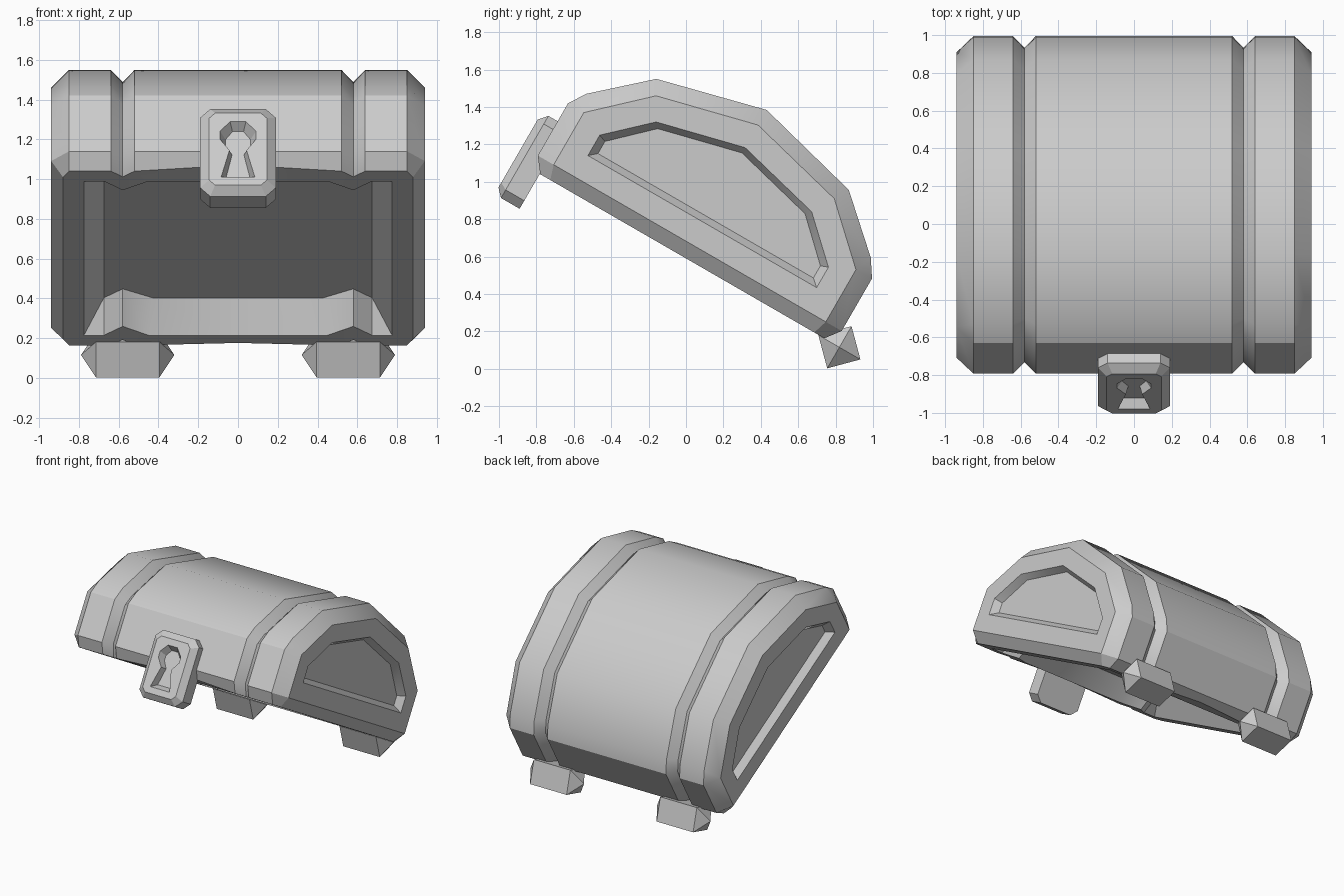
import bpy, bmesh, math
from mathutils import Matrix, Vector

old = bpy.data.objects.get("Cube")
if old:
    bpy.data.objects.remove(old, do_unlink=True)

grey = bpy.data.materials.new("light_grey")
grey.use_nodes = True
grey.diffuse_color = (0.6, 0.6, 0.6, 1)
grey.node_tree.nodes["Principled BSDF"].inputs["Base Color"].default_value = (0.6, 0.6, 0.6, 1)

# The whole lid is tipped open; parts are modelled level, then tilted
TILT = Matrix.Rotation(math.radians(-30), 4, 'X') @ Matrix.Translation((0, -0.318, 0.511))


def finish(name, bm, matrix=None, smooth=True):
    bmesh.ops.remove_doubles(bm, verts=bm.verts, dist=0.0005)
    bmesh.ops.recalc_face_normals(bm, faces=bm.faces)
    if matrix:
        bm.transform(matrix)
    mesh = bpy.data.meshes.new(name)
    bm.to_mesh(mesh)
    bm.free()
    mesh.materials.append(grey)
    obj = bpy.data.objects.new(name, mesh)
    bpy.context.collection.objects.link(obj)
    bpy.ops.object.select_all(action='DESELECT')
    obj.select_set(True)
    bpy.context.view_layer.objects.active = obj
    if smooth:
        bpy.ops.object.shade_smooth_by_angle(angle=math.radians(30))
    return obj


def face(bm, verts):
    # Skips corners that coincide
    unique = []
    for v in verts:
        if all((v.co - w.co).length > 0.0005 for w in unique):
            unique.append(v)
    if len(unique) > 2:
        bm.faces.new(unique)


def loft(bm, rings):
    for a, b in zip(rings, rings[1:]):
        for i in range(len(a)):
            j = (i + 1) % len(a)
            face(bm, (a[i], a[j], b[j], b[i]))


def mirrored(half):
    # Half outline from back bottom up to the ridge, mirrored to the front
    return [(-p, q) for p, q in half] + [(p, q) for p, q in reversed(half) if p > 0]


# ---- Lid shell: closed section swept along x ----
full = [(.877, 0), (.938, .08), (.938, .404), (.877, .497), (.594, .752), (0, .903)]
groove = [(.82, 0), (.878, .095), (.878, .385), (.823, .465), (.56, .70), (0, .843)]
middle = [(.895, .025)] + full[1:]
end = [(.815, 0), (.84, .08), (.84, .402), (.84, .402), (.55, .673), (0, .81)]
DEPTH = 0.16

# x of outer shell, outline, opening (x, y), ceiling (x, y)
stations = [
    (.94, end, (.775, .775), (.675, .675)),
    (.85, full, (.775, .775), (.675, .675)),
    (.64, full, (.675, .775), (.675, .675)),
    (.58, groove, (.58, .685), (.58, .585)),
    (.52, full, (.45, .775), (.43, .675)),
    (0, middle, (0, .775), (0, .675)),
]


def section(bm, side, x, half, opening, ceiling):
    pts = [(ceiling[0], -ceiling[1], DEPTH), (opening[0], -opening[1], 0)]
    outer = [(x, p, q) for p, q in mirrored(half)]
    if half is end:
        outer[0] = (.88,) + outer[0][1:]
        outer[-1] = (.88,) + outer[-1][1:]
    pts += outer + [(opening[0], opening[1], 0), (ceiling[0], ceiling[1], DEPTH)]
    return [bm.verts.new((side * a, b, c)) for a, b, c in pts]


bm = bmesh.new()
rings = [section(bm, 1, *s) for s in stations]
rings += [section(bm, -1, *s) for s in reversed(stations[:-1])]
loft(bm, rings)

# End walls: inner wall, rim, bottom bevel and recessed panel
panel_outer = [(.706, .214), (.706, .34), (.706, .34), (.48, .552), (0, .671)]
panel_inner = [(.665, .25), (.665, .325), (.665, .325), (.455, .525), (0, .638)]
for side, ring in ((1, rings[0]), (-1, rings[-1])):
    for i in range(3):
        face(bm, (ring[i], ring[i + 1], ring[-2 - i], ring[-1 - i]))
    cap = [ring[3:-3]]
    for x, half in ((.94, panel_outer), (.89, panel_inner)):
        cap.append([bm.verts.new((side * x, p, q)) for p, q in mirrored(half)])
    loft(bm, cap)
    face(bm, cap[-1])
finish("lid", bm, TILT)


# ---- Lock plate with a bevelled front and sunken keyhole ----
def octagon(w, low, high, cut):
    return [(-w, low + cut), (-w + cut, low), (w - cut, low), (w, low + cut),
            (w, high - cut), (w - cut, high), (-w + cut, high), (-w, high - cut)]


def prism(bm, layers):
    rings = [[bm.verts.new((x, y, z)) for x, z in pts] for y, pts in layers]
    loft(bm, rings)
    face(bm, rings[0])
    face(bm, rings[-1])


bm = bmesh.new()
rim = octagon(.19, -.215, .292, .05)
prism(bm, [(-.88, rim), (-.995, rim), (-1.035, octagon(.145, -.173, .246, .03))])
lock = finish("lock_plate", bm, TILT, smooth=False)

key_half = [(.085, -.126), (.043, .03), (.09, .094), (.09, .14), (.04, .197)]
keyhole = key_half + [(-x, z) for x, z in reversed(key_half)]
floor = [(x * .7, .03 + (z - .03) * .82) for x, z in keyhole]
bm = bmesh.new()
prism(bm, [(-1.08, keyhole), (-1.035, keyhole), (-.985, floor)])
cutter = finish("keyhole_cutter", bm, TILT, smooth=False)
cutter.hide_render = True
cutter.hide_viewport = True
cut = lock.modifiers.new("keyhole", 'BOOLEAN')
cut.operation = 'DIFFERENCE'
cut.solver = 'EXACT'
cut.object = cutter
bpy.context.view_layer.objects.active = lock
bpy.ops.object.modifier_apply(modifier=cut.name)
bpy.data.objects.remove(cutter, do_unlink=True)

# ---- Hinges: square bars with pointed ends ----
for side, name in ((1, "left_hinge"), (-1, "right_hinge")):
    bm = bmesh.new()
    bars = []
    for dx in (-.16, .16):
        bars.append([bm.verts.new((dx, .13 * math.cos(math.radians(a)), .13 * math.sin(math.radians(a))))
                     for a in (-30, 60, 150, 240)])
    loft(bm, bars)
    for ring, dx in zip(bars, (-.235, .235)):
        tip = bm.verts.new((dx, 0, 0))
        for i in range(4):
            face(bm, (ring[i], ring[(i + 1) % 4], tip))
    finish(name, bm, Matrix.Translation((side * .555, .82, .115)), smooth=False)
